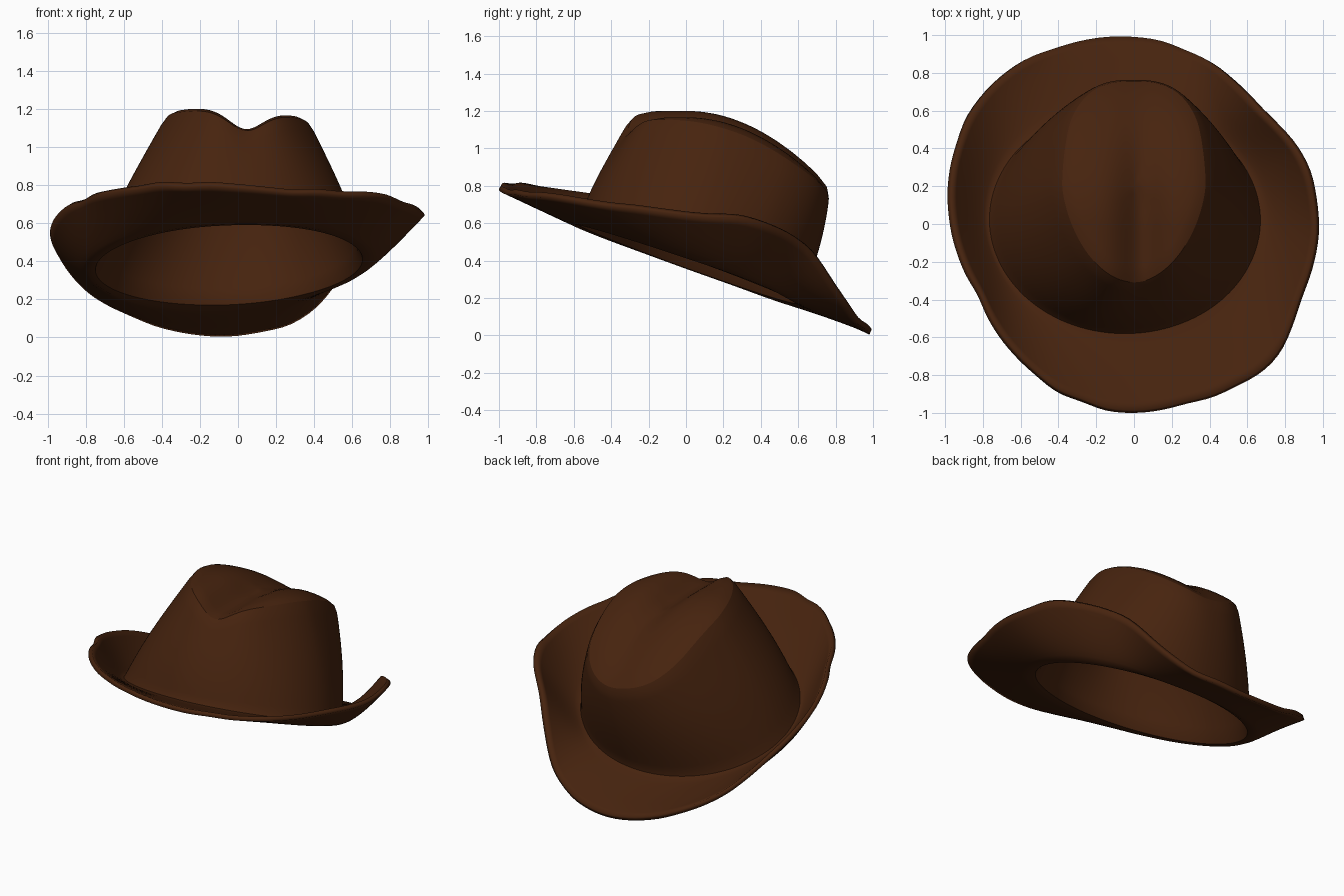
import bpy, math, random

if "Cube" in bpy.data.objects:
    bpy.data.objects.remove(bpy.data.objects["Cube"])

random.seed(4)
SEG = 128

# Brim outline, every 22.5 degrees counter-clockwise from +x: radius and height
BRIM_R = [.97, .955, .90, .95, .99, 1.02, 1.045, 1.02, .955, .90, .92, .97, .985, .99, 1.02, .96]
BRIM_Z = [.66, .625, .48, .14, .03, .07, .22, .46, .61, .72, .77, .81, .79, .765, .745, .70]


def periodic(table, a):
    """Smooth closed-loop interpolation of a table."""
    n = len(table)
    f = (a / math.tau * n) % n
    i, t = int(f), f % 1
    p0, p1, p2, p3 = (table[(i + k) % n] for k in (-1, 0, 1, 2))
    return p1 + .5 * t * (p2 - p0 + t * (2*p0 - 5*p1 + 4*p2 - p3 + t * (3*(p1 - p2) + p3 - p0)))


def spow(v, e):
    return math.copysign(abs(v) ** e, v)


def plane(x, y):
    """Tilted plane of the head opening."""
    return .392 - .36 * y + .04 * x


def brim_edge(a):
    r = periodic(BRIM_R, a)
    return r * math.cos(a), r * math.sin(a), periodic(BRIM_Z, a)


def base(a):
    x, y = -.05 + .71 * math.cos(a), .015 + .585 * math.sin(a)
    return x, y, plane(x, y)


def top_z(x, y):
    """Crown top: slopes to the back, with a crease along the middle."""
    fade = 1 - .75 * min(1, max(0, (y - .1) / .5))
    crease = .11 * fade * math.exp(-((x - .04) / .13) ** 2)
    return 1.195 - .05 * x - .28 * x * x - .70 * max(y, 0) ** 2 - crease


def rim(a):
    c, s = math.cos(a), math.sin(a)
    if s < 0:
        x, y = .375 * c * (1 + .15 * s), .2 + .51 * s
    else:
        e = 1 - .25 * min(1, s * 2)
        x, y = .375 * spow(c, e), .2 + .56 * s ** e
    return x, y, top_z(x, y)


def brim_point(a, s):
    """s = 0 at the crown, 1 at the outer edge; the sides curl up."""
    b, e = base(a), brim_edge(a)
    x, y = b[0] + (e[0] - b[0]) * s, b[1] + (e[1] - b[1]) * s
    return x, y, plane(x, y) + (e[2] - plane(e[0], e[1])) * s ** 1.35


def wall_point(a, t):
    """t = 0 at the brim, 1 at the crown rim, slightly bulged."""
    b, r = base(a), rim(a)
    k = 1 + .04 * math.sin(math.pi * t)
    x, y = (b[i] + (r[i] - b[i]) * t for i in (0, 1))
    return x * k, .1 + (y - .1) * k, b[2] + (r[2] - b[2]) * t


def top_point(a, t):
    """t = 0 at the rim, 1 at the middle of the crown top."""
    r = rim(a)
    x, y = r[0] * (1 - t), .2 + (r[1] - .2) * (1 - t)
    return x, y, top_z(x, y)


angles = [math.tau * j / SEG for j in range(SEG)]
rings = [[brim_point(a, 1 - i / 10) for a in angles] for i in range(10)]
rings += [[wall_point(a, i / 16) for a in angles] for i in range(16)]
rings += [[top_point(a, i / 12) for a in angles] for i in range(12)]

# Ragged outer edge
ragged = [random.uniform(-1, 1) for _ in range(44)]
for i, amp in ((0, .008), (1, .004)):
    for j, a in enumerate(angles):
        x, y, z = rings[i][j]
        w = amp * periodic(ragged, a)
        rings[i][j] = (x * (1 + w), y * (1 + w), z + w)

verts = [p for ring in rings for p in ring]
verts.append((0, .2, top_z(0, .2)))
faces = []
for i in range(len(rings) - 1):
    for j in range(SEG):
        k = (j + 1) % SEG
        faces.append((i*SEG + j, i*SEG + k, (i+1)*SEG + k, (i+1)*SEG + j))
last = (len(rings) - 1) * SEG
faces += [(last + j, last + (j + 1) % SEG, len(verts) - 1) for j in range(SEG)]

# Felt hat: brim and crown as one sheet with thickness
mesh = bpy.data.meshes.new("felt_hat")
mesh.from_pydata(verts, [], faces)
hat = bpy.data.objects.new("felt_hat", mesh)
bpy.context.collection.objects.link(hat)
felt = bpy.data.materials.new("brown_felt")
felt.diffuse_color = (.062, .017, .0045, 1)
felt.use_nodes = True
felt.node_tree.nodes["Principled BSDF"].inputs["Base Color"].default_value = felt.diffuse_color
mesh.materials.append(felt)

# Soften the folds where crown, brim and top meet
soft = hat.vertex_groups.new(name="soft_folds")
soft.add(list(range(2 * SEG, len(verts))), 1, 'REPLACE')
smooth = hat.modifiers.new("soft_folds", 'SMOOTH')
smooth.factor = .5
smooth.iterations = 5
smooth.vertex_group = soft.name

solid = hat.modifiers.new("thickness", 'SOLIDIFY')
solid.thickness = .03
solid.offset = -.3

bpy.context.view_layer.objects.active = hat
hat.select_set(True)
bpy.ops.object.shade_smooth_by_angle(angle=math.radians(50))
